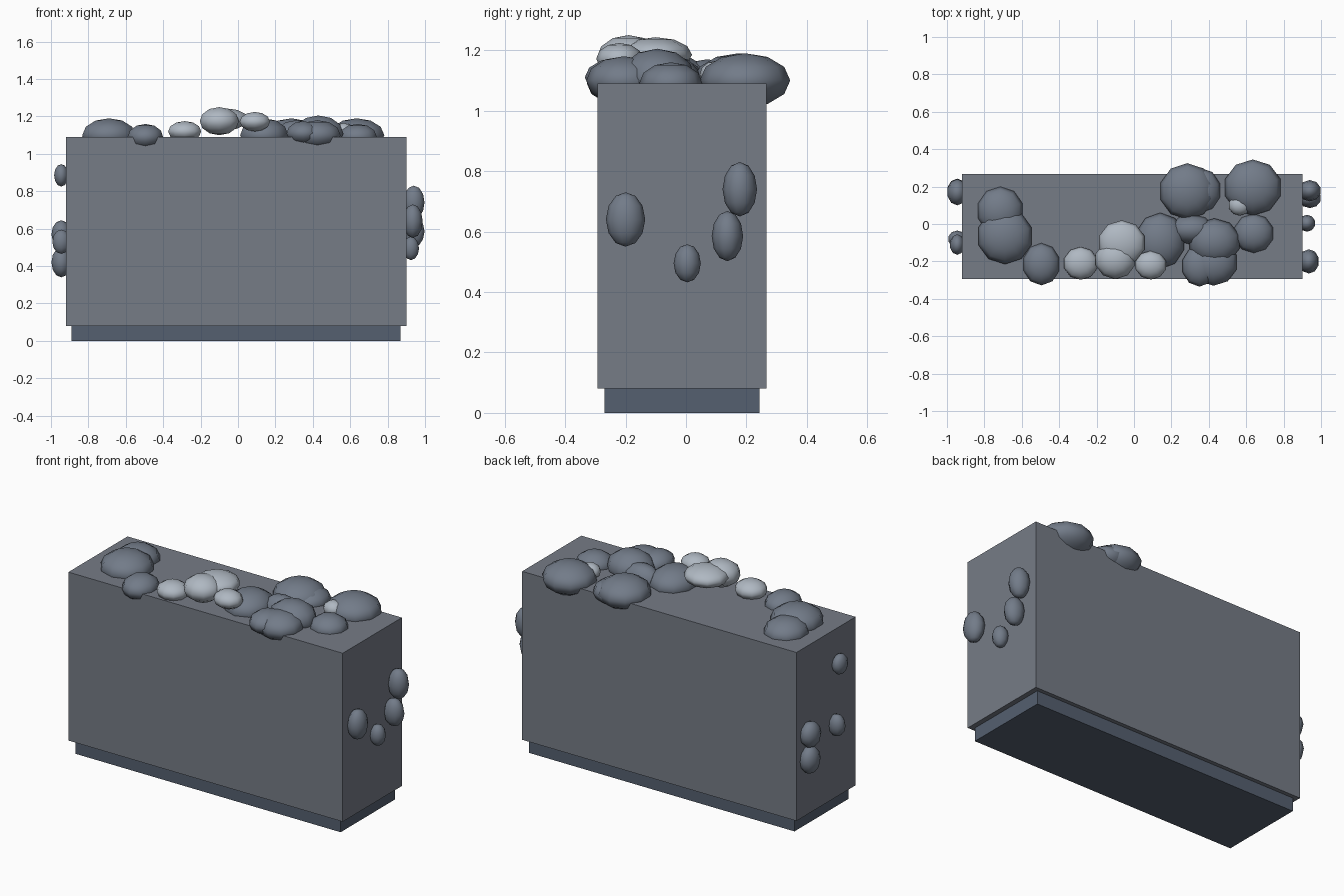
import bpy


def material(name, rgb):
    m = bpy.data.materials.new(name)
    m.diffuse_color = (*rgb, 1)
    return m


STONE = material("stone", (0.18, 0.20, 0.24))
DARK = material("dark_stone", (0.09, 0.115, 0.16))
ROCK = material("rock", (0.17, 0.20, 0.25))
PALE = material("pale_rock", (0.43, 0.48, 0.54))


def block(name, x, y, z, mat):
    """Box given by its min/max on each axis."""
    bpy.ops.mesh.primitive_cube_add(
        size=1, location=[(a + b) / 2 for a, b in (x, y, z)])
    ob = bpy.context.object
    ob.name = name
    ob.scale = [b - a for a, b in (x, y, z)]
    ob.data.materials.append(mat)


def lump(name, loc, radii, mat):
    """Low-poly squashed ball."""
    bpy.ops.mesh.primitive_uv_sphere_add(segments=10, ring_count=6, radius=1, location=loc)
    ob = bpy.context.object
    ob.name = name
    ob.scale = radii
    bpy.ops.object.shade_smooth()
    ob.data.materials.append(mat)


# Wall block on a recessed plinth
block("wall_block", (-0.92, 0.90), (-0.293, 0.267), (0.08, 1.09), STONE)
block("plinth", (-0.89, 0.87), (-0.27, 0.243), (0, 0.08), DARK)

# Dark lumps along the top: x, y, z, rx, ry, rz
top_lumps = [
    (-0.715, 0.07, 1.09, 0.125, 0.13, 0.08),
    (-0.69, -0.065, 1.10, 0.15, 0.15, 0.09),
    (-0.495, -0.215, 1.09, 0.10, 0.113, 0.07),
    (0.14, -0.09, 1.10, 0.135, 0.15, 0.09),
    (0.285, 0.175, 1.10, 0.15, 0.15, 0.09),
    (0.355, 0.18, 1.09, 0.11, 0.12, 0.07),
    (0.635, 0.195, 1.10, 0.155, 0.15, 0.09),
    (0.64, -0.05, 1.09, 0.108, 0.105, 0.07),
    (0.43, -0.095, 1.11, 0.14, 0.125, 0.095),
    (0.31, -0.03, 1.09, 0.12, 0.08, 0.09),
    (0.35, -0.225, 1.11, 0.095, 0.11, 0.065),
    (0.425, -0.205, 1.10, 0.13, 0.125, 0.08),
]
for i, v in enumerate(top_lumps):
    lump(f"top_lump_{i + 1}", v[:3], v[3:], ROCK)

# Pale lumps
pale_lumps = [
    (-0.285, -0.21, 1.12, 0.093, 0.088, 0.055),
    (-0.065, -0.10, 1.185, 0.127, 0.12, 0.058),
    (-0.10, -0.19, 1.175, 0.11, 0.105, 0.075),
    (0.09, -0.22, 1.172, 0.085, 0.077, 0.052),
    (0.565, 0.10, 1.12, 0.06, 0.055, 0.045),
]
for i, v in enumerate(pale_lumps):
    lump(f"pale_lump_{i + 1}", v[:3], v[3:], PALE)

# Lumps on both end faces
end_lumps = [
    (0.935, -0.20, 0.64, 0.055, 0.065, 0.09),
    (0.94, 0.178, 0.74, 0.06, 0.057, 0.09),
    (0.94, 0.137, 0.585, 0.06, 0.052, 0.083),
    (0.925, 0.004, 0.495, 0.045, 0.045, 0.063),
    (-0.945, -0.11, 0.885, 0.04, 0.055, 0.06),
    (-0.945, -0.08, 0.53, 0.05, 0.045, 0.065),
    (-0.945, 0.17, 0.57, 0.055, 0.07, 0.075),
    (-0.945, 0.175, 0.42, 0.055, 0.068, 0.08),
]
for i, v in enumerate(end_lumps):
    lump(f"end_lump_{i + 1}", v[:3], v[3:], ROCK)
